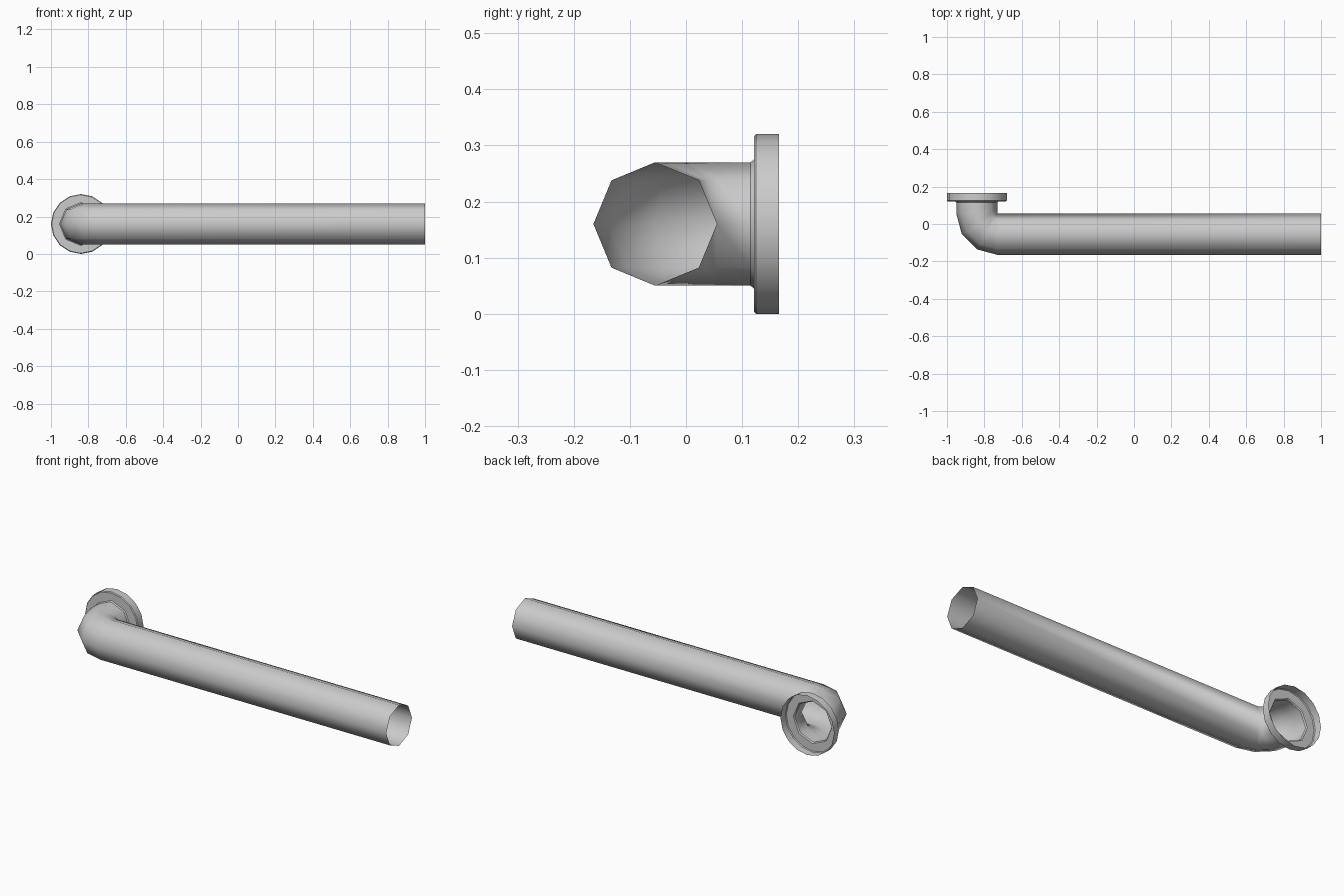
import bpy, bmesh
from math import sin, cos, pi, radians

if "Cube" in bpy.data.objects:
    bpy.data.objects.remove(bpy.data.objects["Cube"])

R, Z = 0.11, 0.16          # pipe radius and axis height
CX, CY = -0.73, 0.055      # pivot of the elbow
FX = CX - R                # axis of the flange


def skin(name, rings, angle):
    """Loft quads through a list of closed rings, leaving both ends open."""
    bm = bmesh.new()
    loops = [[bm.verts.new(p) for p in ring] for ring in rings]
    for a, b in zip(loops, loops[1:]):
        n = len(a)
        for i in range(n):
            j = (i + 1) % n
            bm.faces.new((a[i], a[j], b[j], b[i]))
    bmesh.ops.remove_doubles(bm, verts=bm.verts, dist=1e-4)
    bmesh.ops.recalc_face_normals(bm, faces=bm.faces)
    # open shells: make the majority of normals face away from the part axis
    mesh = bpy.data.meshes.new(name)
    bm.to_mesh(mesh)
    bm.free()
    obj = bpy.data.objects.new(name, mesh)
    bpy.context.collection.objects.link(obj)
    bpy.ops.object.select_all(action='DESELECT')
    obj.select_set(True)
    bpy.context.view_layer.objects.active = obj
    bpy.ops.object.shade_smooth_by_angle(angle=radians(angle))
    return obj


def bend_ring(t, dx=0, dy=0):
    """Octagonal section of the elbow at bend angle t, optionally shifted."""
    ring = []
    for i in range(8):
        a = i * pi / 4
        d = R + R * cos(a)
        ring.append((CX - sin(t) * d + dx, CY - cos(t) * d + dy, Z + R * sin(a)))
    return ring


def flange_ring(y, r, octagon=False):
    """16-point ring around the flange axis; octagon flattens odd points."""
    ring = []
    for i in range(16):
        k = r * cos(pi / 8) if octagon and i % 2 else r
        a = i * pi / 8
        ring.append((FX + k * cos(a), y, Z + k * sin(a)))
    return ring


# Long open pipe, tight elbow and short neck
rings = [bend_ring(0, dx=1 - CX)]
rings += [bend_ring(radians(t)) for t in (0, 30, 60, 90)]
rings.append(bend_ring(pi / 2, dy=0.115 - CY))
skin("pipe", rings, 60)

# Wall flange: neck fillet, front plate, bevelled rim, open back
skin("wall_flange", [
    flange_ring(0.115, R, True),
    flange_ring(0.121, R + 0.005, True),
    flange_ring(0.121, 0.156),
    flange_ring(0.125, 0.16),
    flange_ring(0.166, 0.16),
], 40)
